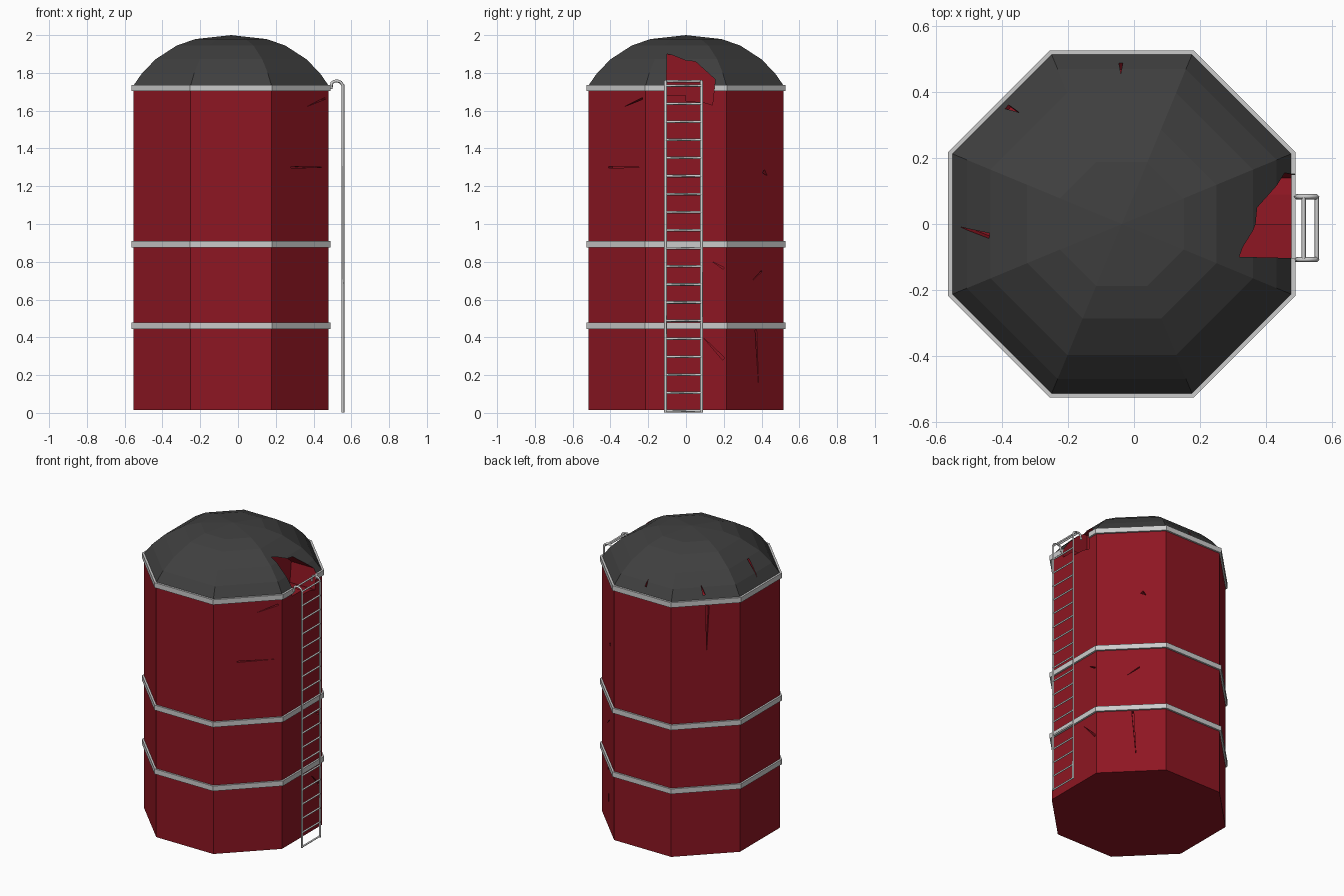
import bpy, bmesh, math
from mathutils import Vector

if "Cube" in bpy.data.objects:
    bpy.data.objects.remove(bpy.data.objects["Cube"])

CX, APO = -0.037, 0.515          # silo axis and wall apothem


def material(name, col):
    m = bpy.data.materials.new(name)
    m.diffuse_color = (*col, 1)
    m.use_nodes = True
    m.node_tree.nodes["Principled BSDF"].inputs["Base Color"].default_value = m.diffuse_color
    return m


red = material("red_paint", (0.27, 0.008, 0.016))
dark = material("dark_roof", (0.05, 0.05, 0.05))


def finish(bm, name, mats=()):
    bmesh.ops.recalc_face_normals(bm, faces=bm.faces)
    me = bpy.data.meshes.new(name)
    bm.to_mesh(me)
    bm.free()
    for m in mats:
        me.materials.append(m)
    ob = bpy.data.objects.new(name, me)
    bpy.context.collection.objects.link(ob)
    return ob


def octagon(bm, apo, z):
    r = apo / math.cos(math.pi / 8)
    return [bm.verts.new((CX + r * math.cos(math.pi / 8 + i * math.pi / 4),
                          r * math.sin(math.pi / 8 + i * math.pi / 4), z)) for i in range(8)]


def bridge(bm, a, b, mat=0):
    for i in range(8):
        j = (i + 1) % 8
        bm.faces.new((a[i], a[j], b[j], b[i])).material_index = mat


def prism(bm, pts, vec):
    # closed solid from an outline swept along vec
    a = [bm.verts.new(p) for p in pts]
    b = [bm.verts.new(Vector(p) + Vector(vec)) for p in pts]
    n = len(a)
    bm.faces.new(a)
    bm.faces.new(b[::-1])
    for i in range(n):
        bm.faces.new((a[i], a[(i + 1) % n], b[(i + 1) % n], b[i]))


def crack(bm, a, b, n, w=0.007):
    # thin wedge cutter, wide at a and pointed at b, sunk along n
    a, b, n = Vector(a), Vector(b), Vector(n).normalized()
    side = (b - a).cross(n).normalized() * w
    prism(bm, [a + side + n * .03, b + n * .03, a - side + n * .03], -n * .06)


def cut(ob, cutter):
    cutter.hide_render = True
    mod = ob.modifiers.new("cut", 'BOOLEAN')
    mod.operation, mod.solver, mod.object = 'DIFFERENCE', 'EXACT', cutter
    dg = bpy.context.evaluated_depsgraph_get()
    me = bpy.data.meshes.new_from_object(ob.evaluated_get(dg))
    ob.modifiers.clear()
    ob.data = me


# silo body: wall and faceted dome in one solid
bm = bmesh.new()
low = octagon(bm, APO, 0.015)
bm.faces.new(low)
ring = octagon(bm, APO, 1.735)
bridge(bm, low, ring)
for apo, z in ((.47, 1.80), (.398, 1.873), (.287, 1.945), (.188, 1.979)):
    nxt = octagon(bm, apo, z)
    bridge(bm, ring, nxt, 1)
    ring = nxt
tip = bm.verts.new((CX, 0, 2.0))
for i in range(8):
    bm.faces.new((ring[i], ring[(i + 1) % 8], tip)).material_index = 1
silo = finish(bm, "silo_body", (red, dark))

# torn hole in the roof edge
bm = bmesh.new()
hole = [(-.10, 1.90), (-.07, 1.893), (.0, 1.865), (.05, 1.86), (.155, 1.765),
        (.14, 1.63), (.09, 1.645), (.0, 1.65), (-.0, 1.68), (-.105, 1.68)]
prism(bm, [(.29, y, z) for y, z in hole], (.3, 0, 0))
breach = finish(bm, "breach_cutter", (red,))

# cracks in walls and dome
bm = bmesh.new()


def diag(y):
    return CX + APO * math.sqrt(2) - abs(y)


def wall_crack(y0, z0, y1, z1, w=0.006):
    n = (1, math.copysign(1, y0), 0)
    crack(bm, (diag(y0), y0, z0), (diag(y1), y1, z1), n, w)


wall_crack(.37, .44, .385, .12)
wall_crack(-.41, 1.30, -.23, 1.30, .004)
wall_crack(-.23, 1.665, -.33, 1.62, .005)
wall_crack(.41, 1.28, .43, 1.255, .012)
wall_crack(.40, .75, .34, .69, .004)
crack(bm, (CX + APO, .20, .285), (CX + APO, .09, .40), (1, 0, 0), .008)
crack(bm, (CX + APO, .20, .765), (CX + APO, .14, .80), (1, 0, 0), .005)
crack(bm, (-.41, .355, 1.69), (-.405, .36, 1.36), (-1, 1, 0), .01)
crack(bm, (-.44, -.036, 1.87), (-.53, -.008, 1.77), (-1, 0, 1), .008)
crack(bm, (-.04, .49, 1.775), (-.04, .455, 1.815), (0, 1, 1), .006)
crack(bm, (-.395, .365, 1.77), (-.355, .345, 1.82), (-1, 1, 1.2), .008)
cracks = finish(bm, "crack_cutter", (red,))

cut(silo, breach)
cut(silo, cracks)

# steel hoops
for name, z in (("lower_hoop", .462), ("middle_hoop", .893), ("top_hoop", 1.72)):
    bm = bmesh.new()
    h = .017
    loops = [octagon(bm, a, zz) for a, zz in
             ((.527, z - h), (.527, z + h), (.505, z + h), (.505, z - h))]
    for k in range(4):
        bridge(bm, loops[k], loops[(k + 1) % 4])
    hoop = finish(bm, name)
    if name == "top_hoop":
        cut(hoop, breach)

for helper in (breach, cracks):
    bpy.data.objects.remove(helper)


# ladder from bevelled curves
def tubes(name, paths, r):
    cu = bpy.data.curves.new(name, 'CURVE')
    cu.dimensions = '3D'
    cu.bevel_depth, cu.bevel_resolution, cu.use_fill_caps = r, 0, True
    for pts in paths:
        sp = cu.splines.new('POLY')
        sp.points.add(len(pts) - 1)
        for p, c in zip(sp.points, pts):
            p.co = (*c, 1)
    ob = bpy.data.objects.new(name, cu)
    bpy.context.collection.objects.link(ob)


YA, YB, LX = -.108, .083, .555
rail = [(LX, 0.003), (LX, 1.735), (.544, 1.75), (.53, 1.756), (.51, 1.756), (.497, 1.747), (.492, 1.715)]
tubes("ladder_rails", [[(x, y, z) for x, z in rail] for y in (YA, YB)], .008)
rungs = [[(LX, YA, .01 + .0957 * i), (LX, YB, .01 + .0957 * i)] for i in range(19)]
rungs.append([(.515, YA, 1.756), (.515, YB, 1.756)])
tubes("ladder_rungs", rungs, .007)
